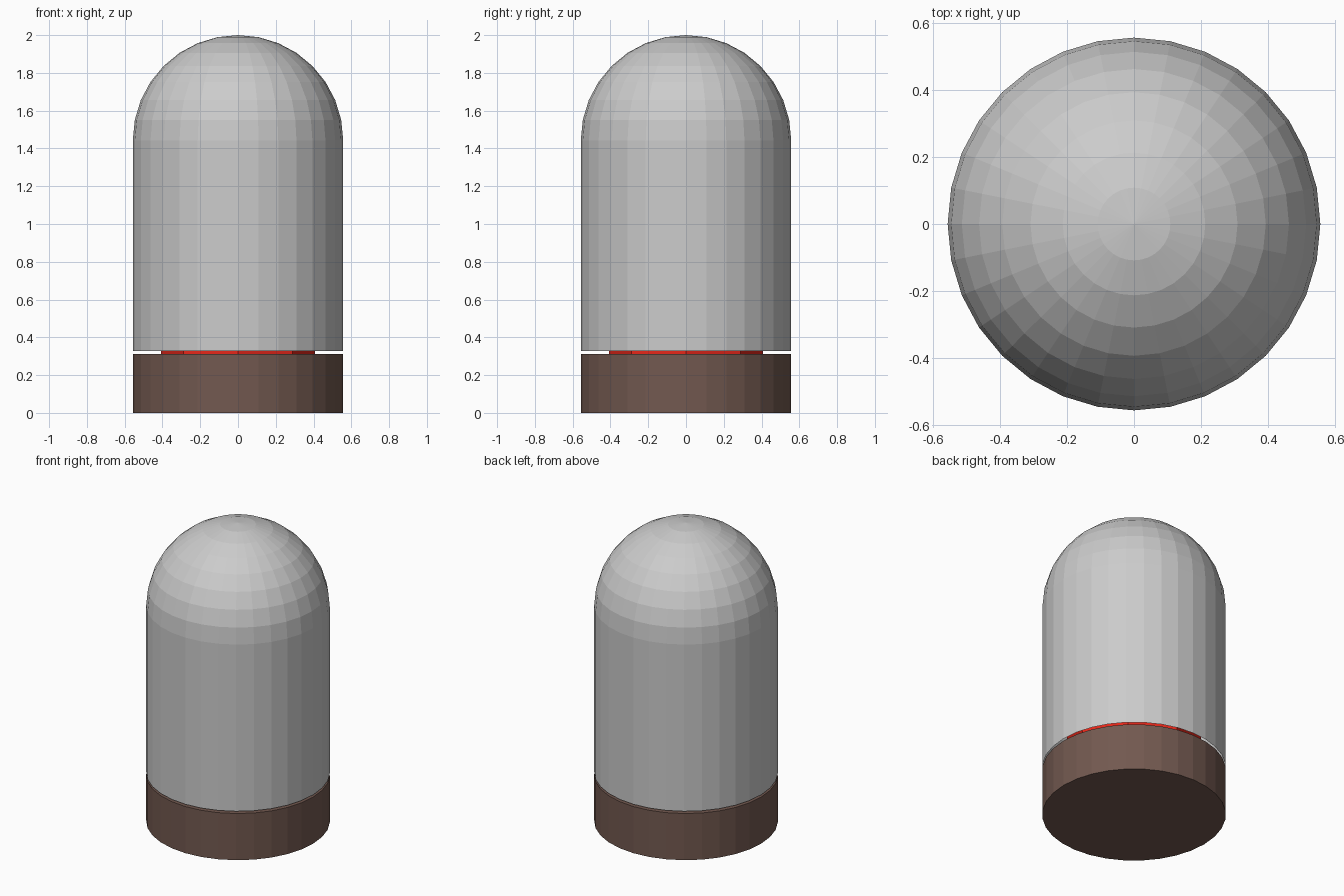
import bpy, bmesh, math

if "Cube" in bpy.data.objects:
    bpy.data.objects.remove(bpy.data.objects["Cube"])

R = 0.557          # shared radius of base and dome
SIDES = 32
RIM, EQUATOR = 0.327, 2.0 - R


def paint(obj, name, color):
    mat = bpy.data.materials.new(name)
    mat.diffuse_color = (*color, 1)
    mat.use_nodes = True
    mat.node_tree.nodes["Principled BSDF"].inputs["Base Color"].default_value = mat.diffuse_color
    obj.data.materials.append(mat)


def cylinder(name, radius, z0, z1, sides):
    bpy.ops.mesh.primitive_cylinder_add(vertices=sides, radius=radius, depth=z1 - z0,
                                        location=(0, 0, (z0 + z1) / 2))
    obj = bpy.context.object
    obj.name = name
    return obj


# Wooden base
base = cylinder("base", R, 0, 0.312, SIDES)
paint(base, "dark_wood", (0.17, 0.10, 0.08))

# Red eight-sided block standing on the base, under the dome
block = cylinder("inner_block", 0.407, 0.312, 0.60, 8)
paint(block, "red", (0.8, 0.02, 0.01))

# Dome cover: open-bottomed shell, straight wall topped by a hemisphere
profile = [(R, RIM)]
for i in range(8):
    a = math.radians(11.25 * i)
    profile.append((R * math.cos(a), EQUATOR + R * math.sin(a)))

bm = bmesh.new()
rings = []
for r, z in profile:
    rings.append([bm.verts.new((r * math.cos(math.tau * k / SIDES),
                                r * math.sin(math.tau * k / SIDES), z))
                  for k in range(SIDES)])
tip = bm.verts.new((0, 0, 2.0))
for k in range(SIDES):
    n = (k + 1) % SIDES
    for low, high in zip(rings, rings[1:]):
        bm.faces.new((low[k], low[n], high[n], high[k]))
    bm.faces.new((rings[-1][k], rings[-1][n], tip))
mesh = bpy.data.meshes.new("dome_cover")
bm.to_mesh(mesh)
bm.free()
bpy.context.collection.objects.link(bpy.data.objects.new("dome_cover", mesh))
